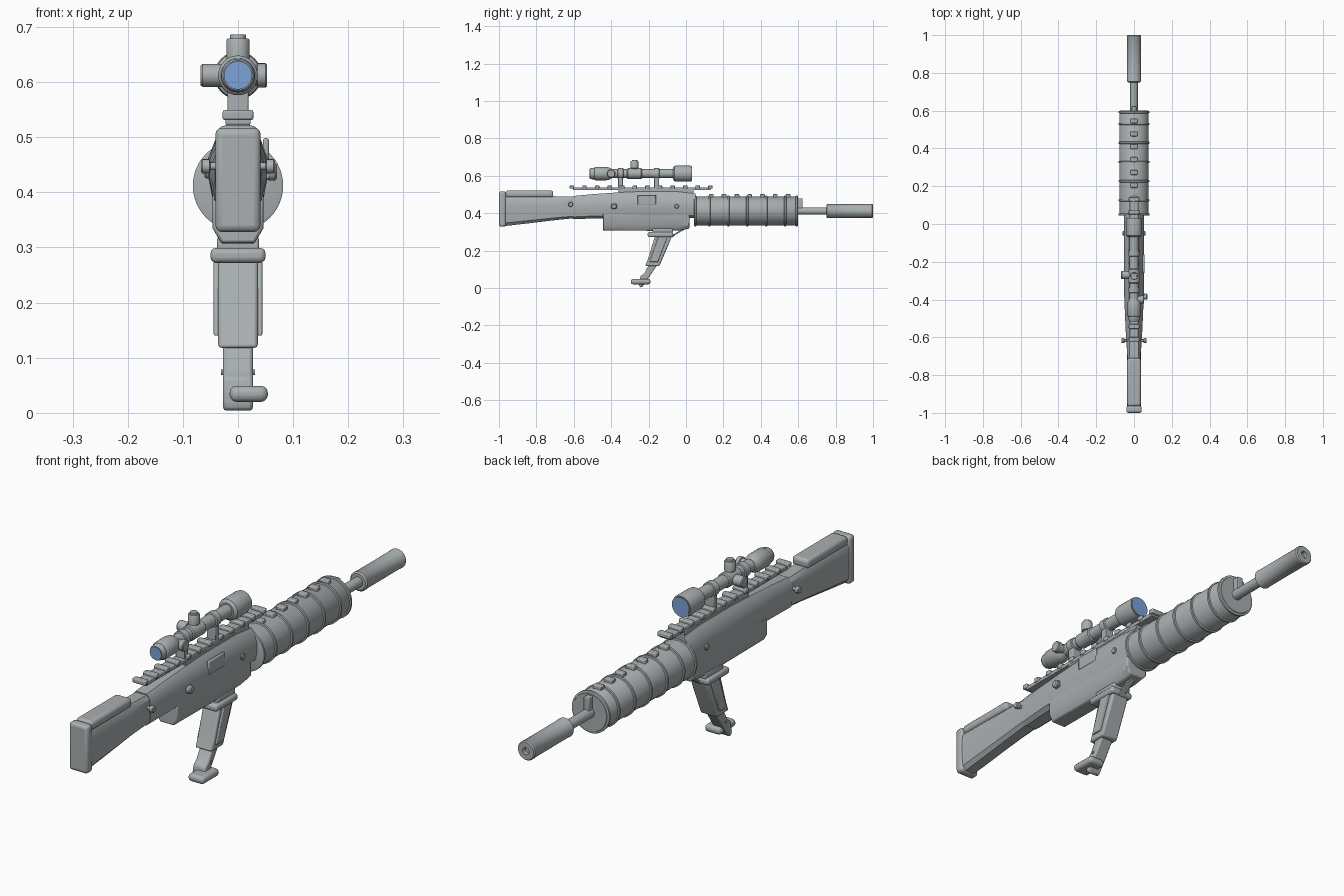
import bpy, bmesh, math
from mathutils import Vector, Matrix


def material(name, rgb):
    m = bpy.data.materials.new(name)
    m.diffuse_color = (*rgb, 1)
    return m


GREY = material("gunmetal grey", (0.40, 0.43, 0.44))
BLUE = material("lens blue", (0.20, 0.36, 0.68))


def finish(name, bm, mat=GREY, bevel=0.0, segs=2):
    bmesh.ops.recalc_face_normals(bm, faces=bm.faces)
    me = bpy.data.meshes.new(name)
    bm.to_mesh(me)
    bm.free()
    me.materials.append(mat)
    ob = bpy.data.objects.new(name, me)
    bpy.context.collection.objects.link(ob)
    bpy.ops.object.select_all(action='DESELECT')
    ob.select_set(True)
    bpy.context.view_layer.objects.active = ob
    if bevel:
        b = ob.modifiers.new("bevel", 'BEVEL')
        b.width, b.segments, b.limit_method = bevel, segs, 'ANGLE'
        b.angle_limit = math.radians(40)
    bpy.ops.object.shade_smooth_by_angle(angle=math.radians(35))
    return ob


def box(name, lo, hi, bevel=0.0, segs=2):
    lo, hi = Vector(lo), Vector(hi)
    bm = bmesh.new()
    bmesh.ops.create_cube(bm, size=1)
    for v in bm.verts:
        v.co = (lo + hi) / 2 + v.co * (hi - lo)
    return finish(name, bm, bevel=bevel, segs=segs)


def skin(name, rings, mat=GREY, bevel=0.0):
    """Join a series of equal-length rings and cap both ends."""
    bm = bmesh.new()
    vs = [[bm.verts.new(p) for p in r] for r in rings]
    n = len(vs[0])
    for a, b in zip(vs, vs[1:]):
        for i in range(n):
            bm.faces.new((a[i], a[(i + 1) % n], b[(i + 1) % n], b[i]))
    bm.faces.new(vs[0])
    bm.faces.new(vs[-1])
    return finish(name, bm, mat, bevel)


def lathe(name, origin, axis, profile, seg=32, mat=GREY):
    """Turn (distance, radius) pairs around an axis."""
    q = Vector(axis).to_track_quat('Z', 'Y')
    rings = [[Vector(origin) + q @ Vector((r * math.cos(2 * math.pi * i / seg),
              r * math.sin(2 * math.pi * i / seg), d)) for i in range(seg)]
             for d, r in profile]
    return skin(name, rings, mat)


def slab(name, pts, x0, x1, bevel=0.0):
    """Extrude a (y, z) outline sideways."""
    return skin(name, [[(x, y, z) for y, z in pts] for x in (x0, x1)], bevel=bevel)


Y = (0, 1, 0)


# Stock and receiver: sections of (y, bottom, top, half width bottom, middle, top)
def section(y, b, t, wb, wm, wt):
    h = t - b
    half = [(wb * .6, b), (wb, b + .1 * h), (wm, b + .38 * h), (wm, b + .62 * h),
            (wt, t - .12 * h), (wt * .65, t)]
    return [(x, y, z) for x, z in half] + [(-x, y, z) for x, z in reversed(half)]


skin("stock", [section(*s) for s in (
    (-.965, .332, .497, .034, .038, .036), (-.85, .345, .495, .034, .037, .036),
    (-.70, .363, .491, .034, .037, .035), (-.60, .373, .488, .036, .040, .036))])
skin("receiver", [section(*s) for s in (
    (-.605, .368, .492, .038, .042, .037), (-.50, .372, .502, .042, .047, .038),
    (-.38, .374, .510, .044, .052, .040), (-.25, .374, .516, .046, .054, .040),
    (-.05, .374, .516, .046, .054, .040), (.05, .374, .505, .046, .053, .038))])
box("butt_plate", (-.041, -1, .328), (.041, -.963, .517), .012, 3)
box("cheek_rest", (-.036, -.965, .485), (.036, -.71, .521), .012, 3)

# Lower housing under the receiver
skin("lower_housing", [[(x, y, z) for x, z in (
    (-.046, .40), (-.046, .335), (-.030, b), (.030, b), (.046, .335), (.046, .40))]
    for y, b in ((-.445, .308), (-.15, .306), (-.03, .309), (.018, .318))], bevel=.005)

# Ribbed handguard
CZ = .412
lathe("handguard", (0, .045, CZ), Y, [(0, .07), (.004, .077), (.548, .077), (.555, .073)], 48)
for i, y in enumerate((.05, .125, .227, .328, .43, .53, .592)):
    lathe(f"handguard_ring_{i}", (0, y - .006, CZ), Y,
          [(0, .077), (.002, .082), (.010, .082), (.012, .077)], 48)
for i in range(7):
    y = .135 + i * .0685
    box(f"handguard_tooth_{i}", (-.018, y - .013, .475), (.018, y + .013, .502), .004)

# Barrel, front sight and muzzle tube
lathe("barrel", (0, .58, CZ), Y, [(0, .02), (.19, .02)], 24)
box("front_sight", (-.012, .595, .425), (.012, .624, .480), .003)
lathe("muzzle_tube", (0, .75, CZ), Y, [
    (0, .032), (.005, .038), (.012, .038), (.014, .037), (.232, .037), (.234, .038),
    (.245, .038), (.25, .034), (.25, .014), (.235, .013)])

# Top rail and teeth
box("rail_riser", (-.022, -.36, .505), (.022, .04, .53), .002)
box("rail", (-.023, -.605, .523), (.023, .13, .538), .002)
for i in range(12):
    y = -.610 + i * .0673
    box(f"rail_tooth_{i}", (-.028, y - .012, .531), (.028, y + .012, .549), .004)

# Scope
SZ = .612
lathe("scope_tube", (0, -.43, SZ), Y, [(0, .024), (.39, .024)], 32)
lathe("scope_eyepiece", (0, -.512, SZ), Y, [
    (0, .025), (0, .027), (.004, .030), (.022, .031), (.024, .034), (.028, .036),
    (.085, .036), (.10, .033), (.115, .025)])
lathe("scope_objective", (0, -.07, SZ), Y, [
    (0, .030), (.008, .041), (.02, .043), (.09, .043), (.10, .041), (.10, .036)])
lathe("rear_lens", (0, -.515, SZ), Y, [(0, .0255), (.004, .0255)], 32, BLUE)
lathe("front_lens", (0, .029, SZ), Y, [(0, .037), (.004, .037)], 32, BLUE)
lathe("turret_collar", (0, -.315, SZ), Y, [(0, .025), (.005, .029), (.075, .029), (.08, .025)])
CAP = [(0, .016), (.028, .016), (.029, .021), (.064, .021), (.068, .018)]
lathe("top_turret", (0, -.275, SZ), (0, 0, 1), CAP[:4] + [(.067, .019), (.067, .015), (.074, .014)], 24)
lathe("left_turret", (0, -.27, SZ), (-1, 0, 0), CAP, 24)
lathe("right_turret", (0, -.40, SZ), (1, 0, 0), [(0, .018), (.034, .018), (.035, .022),
                                                 (.050, .022), (.053, .019)], 24)
for n, y in (("rear", -.35), ("front", -.157)):
    box(f"{n}_scope_mount", (-.019, y - .013, .535), (.019, y + .013, .605), .003)
    lathe(f"{n}_scope_ring", (0, y - .015, SZ), Y, [(0, .025), (.002, .029), (.028, .029), (.03, .025)])

# Side details: port, pins, knobs
box("ejection_port", (.045, -.26, .445), (.0565, -.16, .498), .004)
for s, side in ((1, "right"), (-1, "left")):
    lathe(f"{side}_pin", (s * .045, -.05, .437), (s, 0, 0), [(0, .012), (.013, .012), (.016, .009)], 16)
    lathe(f"{side}_stock_knob", (s * .03, -.617, .447), (s, 0, 0),
          [(0, .007), (.02, .007), (.022, .013), (.034, .013), (.037, .010)], 16)
box("bolt_handle", (.045, -.398, .424), (.058, -.372, .450), .003)
lathe("bolt_knob", (.045, -.385, .437), (1, 0, 0), [(0, .009), (.012, .016), (.022, .016), (.026, .011)], 16)

# Folding grip leg
box("leg_mount", (-.038, -.18, .295), (.038, -.07, .318), .004)
box("leg_plate", (-.050, -.205, .272), (.050, -.068, .299), .010, 3)
slab("upper_leg", [(-.165, .28), (-.075, .28), (-.088, .245), (-.142, .118), (-.218, .118),
                   (-.205, .150)], -.036, .036, .006)
for s, side in ((1, "right"), (-1, "left")):
    slab(f"{side}_leg_rail", [(-.148, .275), (-.098, .275), (-.150, .140), (-.195, .140)],
         s * .034, s * .044, .003)
slab("lower_leg", [(-.195, .130), (-.150, .130), (-.192, .066), (-.235, .004), (-.247, .004),
                   (-.252, .020), (-.243, .064), (-.224, .078)], -.027, .027, .006)
lathe("leg_hinge", (-.031, -.208, .074), (1, 0, 0), [(0, .005), (.062, .005)], 12)
box("foot", (-.015, -.295, .020), (.054, -.19, .049), .012, 3)

# Diagonal strut
slab("strut", [(-.075, .268), (-.060, .282), (.012, .325), (-.005, .325), (-.075, .282)], -.012, .012, .002)
